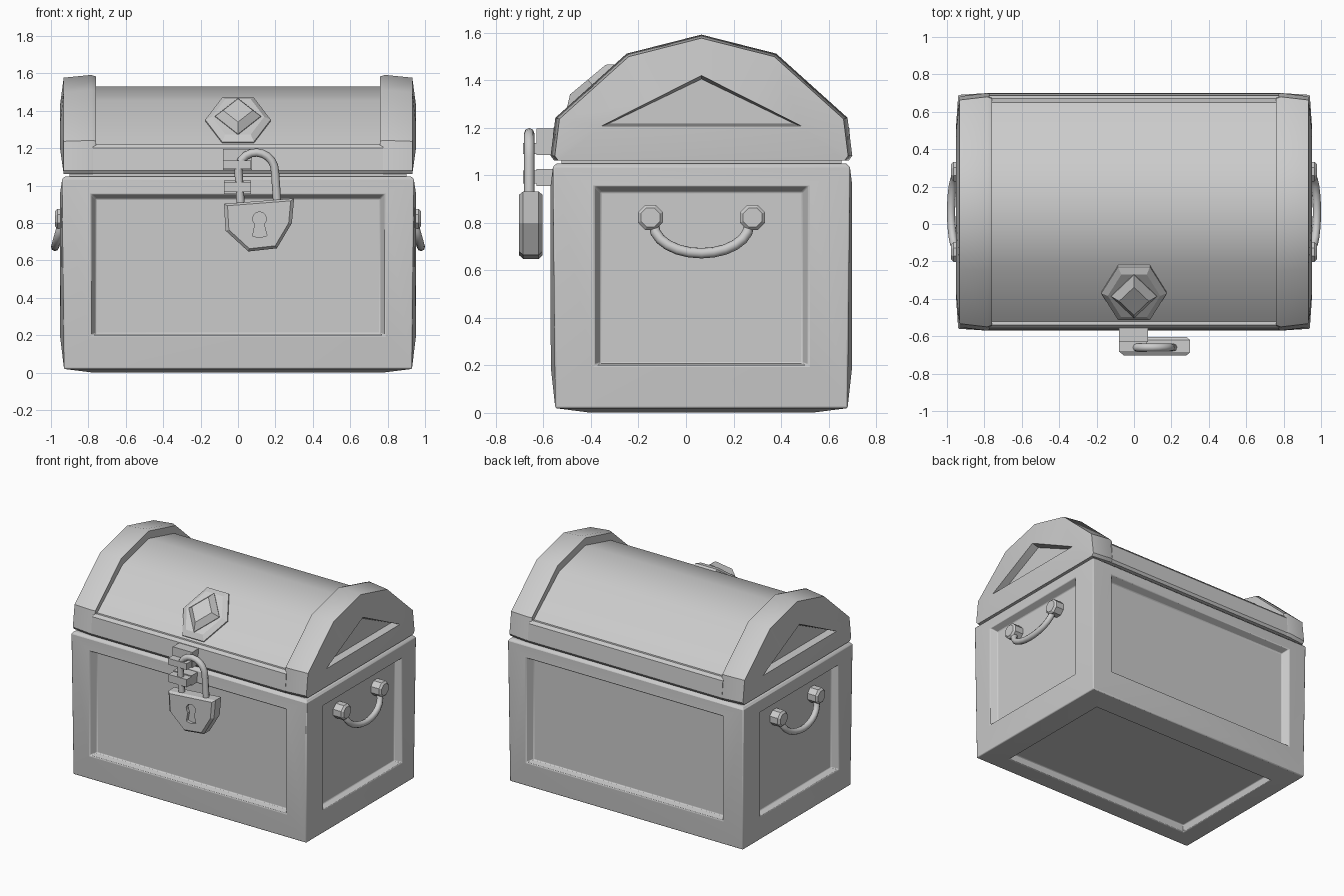
import bpy, bmesh
from math import sin, cos, pi, radians
from mathutils import Vector

if "Cube" in bpy.data.objects:
    bpy.data.objects.remove(bpy.data.objects["Cube"])

CY = 0.065  # middle of the chest box in y


def loft(bm, rings, cap_start=False, cap_end=True):
    vs = [[bm.verts.new(p) for p in r] for r in rings]
    n = len(rings[0])
    for a, b in zip(vs, vs[1:]):
        for i in range(n):
            j = (i + 1) % n
            bm.faces.new((a[i], a[j], b[j], b[i]))
    if cap_start:
        bm.faces.new(vs[0][::-1])
    if cap_end:
        bm.faces.new(vs[-1])


def smooth(ob, angle=33):
    bpy.ops.object.select_all(action='DESELECT')
    ob.select_set(True)
    bpy.context.view_layer.objects.active = ob
    bpy.ops.object.shade_smooth_by_angle(angle=radians(angle))


def finish(name, bm, bevel=0.0, angle=33):
    bmesh.ops.remove_doubles(bm, verts=bm.verts, dist=1e-4)
    bmesh.ops.recalc_face_normals(bm, faces=bm.faces)
    me = bpy.data.meshes.new(name)
    bm.to_mesh(me)
    bm.free()
    ob = bpy.data.objects.new(name, me)
    bpy.context.collection.objects.link(ob)
    smooth(ob, angle)
    if bevel:
        m = ob.modifiers.new("edge", 'BEVEL')
        m.width, m.segments, m.angle_limit = bevel, 2, radians(35)
    return ob


def solid(name, rings, bevel=0.0, angle=33):
    bm = bmesh.new()
    loft(bm, rings, True, True)
    return finish(name, bm, bevel, angle)


def rect(fn, a, b, c, d):
    return [fn(a, c), fn(b, c), fn(b, d), fn(a, d)]


def box(name, x0, x1, y0, y1, z0, z1, bevel=0.0):
    return solid(name, [rect(lambda x, y: (x, y, z), x0, x1, y0, y1) for z in (z0, z1)], bevel)


def tube(name, pts, r):
    cu = bpy.data.curves.new(name, 'CURVE')
    cu.dimensions = '3D'
    cu.bevel_depth, cu.bevel_resolution, cu.use_fill_caps = r, 2, True
    sp = cu.splines.new('POLY')
    sp.points.add(len(pts) - 1)
    for p, co in zip(sp.points, pts):
        p.co = (*co, 1)
    ob = bpy.data.objects.new(name, cu)
    bpy.context.collection.objects.link(ob)
    bpy.ops.object.select_all(action='DESELECT')
    ob.select_set(True)
    bpy.context.view_layer.objects.active = ob
    bpy.ops.object.convert(target='MESH')
    smooth(bpy.context.object, 50)


# Chest body: five slightly domed frames with sunken panels
bm = bmesh.new()
B = rect(lambda x, y: (x, y, 0.02), -0.93, 0.93, -0.55, 0.68)
T = rect(lambda x, y: (x, y, 1.035), -0.94, 0.94, -0.56, 0.69)
top = rect(lambda x, y: (x, y, 1.05), -0.925, 0.925, -0.545, 0.675)
loft(bm, [T, top])
D = 0.05
wide = ((-0.785, 0.785, 0.2, 0.955), (-0.76, 0.76, 0.208, 0.93))
deep = ((-0.385, 0.515, 0.2, 0.955), (-0.36, 0.49, 0.208, 0.93))
base = ((-0.77, 0.77, -0.395, 0.525), (-0.76, 0.76, -0.385, 0.515))
sides = [((0, 1), wide, lambda d: lambda u, v: (u, -0.57 + d, v)),
         ((3, 2), wide, lambda d: lambda u, v: (u, 0.70 - d, v)),
         ((1, 2), deep, lambda d: lambda u, v: (0.952 - d, u, v)),
         ((0, 3), deep, lambda d: lambda u, v: (d - 0.952, u, v))]
for (i, j), (rim, floor), plane in sides:
    loft(bm, [[B[i], B[j], T[j], T[i]], rect(plane(0), *rim), rect(plane(D), *floor)])
loft(bm, [B, rect(lambda x, y: (x, y, 0), *base[0]), rect(lambda x, y: (x, y, D), *base[1])])
finish("chest_body", bm, 0.006)

# Filler that closes the seam under the lid
box("seam_filler", -0.9, 0.9, -0.525, 0.655, 1.0, 1.1)

# Lid end ribs with a triangular recess on the outside
half = [(-0.62, 1.06), (-0.635, 1.08), (-0.615, 1.24), (-0.315, 1.51)]
arch = half + [(0, 1.59)] + [(-y, z) for y, z in half[::-1]]


def arch_ring(x, s=1.0):
    return [(x, CY + y * s, 1.062 + (z - 1.06) * s) for y, z in arch]


def tri_ring(x, w, z0, z1):
    k = [(-w, z0)] * 3 + [(-w / 2, (z0 + z1) / 2), (0, z1)]
    k += [(-y, z) for y, z in k[:4][::-1]]
    return [(x, CY + y, z) for y, z in k]


for s, side in ((1, "right"), (-1, "left")):
    bm = bmesh.new()
    loft(bm, [arch_ring(s * 0.76, 0.985), arch_ring(s * 0.785), arch_ring(s * 0.932, 0.972),
              tri_ring(s * 0.953, 0.42, 1.208, 1.42), tri_ring(s * 0.90, 0.395, 1.215, 1.405)],
         True, True)
    finish("lid_rib_" + side, bm)

# Lid barrel with the lower lip between the ribs
half = [(-0.62, 1.062), (-0.632, 1.08), (-0.622, 1.2), (-0.605, 1.22), (-0.585, 1.218), (-0.295, 1.455)]
barrel = half + [(0, 1.53)] + [(-y, z) for y, z in half[::-1]]
solid("lid_barrel", [[(x, CY + y, z) for y, z in barrel] for x in (-0.775, 0.775)])

# Gem emblem on the sloping front of the lid
up, out = Vector((0, 0.77, 0.64)), Vector((0, -0.64, 0.77))
mid = Vector((0, -0.365, 1.345))


def on_slope(shape, s, h):
    return [mid + Vector((x * s, 0, 0)) + up * (y * s) + out * h for x, y in shape]


hexa = [(0.175, 0), (0.085, 0.185), (-0.085, 0.185), (-0.175, 0), (-0.085, -0.185), (0.085, -0.185)]
gem = [(0.122, 0), (0, 0.15), (-0.122, 0), (0, -0.15)]
solid("emblem_plate", [on_slope(hexa, 1, -0.02), on_slope(hexa, 1, 0.01), on_slope(hexa, 0.8, 0.03)], angle=15)
solid("emblem_gem", [on_slope(gem, 1, 0.02), on_slope(gem, 1, 0.035), on_slope(gem, 0.65, 0.075)], angle=15)

# Hasps: a back plate and a ring around the shackle
box("upper_hasp_plate", -0.08, 0.075, -0.63, -0.54, 1.085, 1.197)
box("upper_hasp_ring", -0.08, 0.07, -0.685, -0.62, 1.09, 1.135)
box("lower_hasp_plate", -0.075, 0.07, -0.63, -0.54, 0.955, 1.027)
box("lower_hasp_ring", -0.075, 0.07, -0.685, -0.62, 0.965, 1.02)

# Padlock body, hanging at a slight tilt
outline = [(-0.075, 0.903), (0.30, 0.932), (0.288, 0.80), (0.208, 0.665), (0.055, 0.648), (-0.067, 0.76)]


def lock_ring(y, s):
    return [(0.115 + (x - 0.115) * s, y, 0.8 + (z - 0.8) * s) for x, z in outline]


lock = solid("padlock", [lock_ring(-0.605, 0.9), lock_ring(-0.62, 1), lock_ring(-0.685, 1), lock_ring(-0.702, 0.9)],
             angle=15)

# Keyhole cut into the padlock front
arc = [radians(-50 + 280 * i / 10) for i in range(11)]
hole = [(0.115 + 0.037 * cos(a), 0.823 + 0.037 * sin(a)) for a in arc] + [(0.078, 0.73), (0.115, 0.722), (0.155, 0.733)]
cutter = solid("keyhole_cutter", [[(x, y, z) for x, z in hole] for y in (-0.68, -0.75)])
cutter.hide_render = True
m = lock.modifiers.new("keyhole", 'BOOLEAN')
m.operation, m.object, m.solver = 'DIFFERENCE', cutter, 'EXACT'
bpy.context.view_layer.objects.active = lock
bpy.ops.object.modifier_apply(modifier="keyhole")
bpy.data.objects.remove(cutter)

# Padlock shackle
bow = [(0.1 - 0.098 * cos(pi * i / 10), -0.66, 1.085 + 0.097 * sin(pi * i / 10) - 0.001 * i) for i in range(11)]
tube("padlock_shackle", [(0.015, -0.66, 0.89)] + bow + [(0.21, -0.66, 0.9)], 0.022)

# Side handles: octagonal knobs and a swinging bail
for s, side in ((1, "right"), (-1, "left")):
    for y0, end in ((-0.15, "front"), (0.28, "back")):
        def octo(x, r):
            return [(s * x, y0 + r * cos(pi * (k + 0.5) / 4), 0.823 + r * sin(pi * (k + 0.5) / 4)) for k in range(8)]
        solid(f"{side}_knob_{end}", [octo(0.89, 0.057), octo(0.965, 0.057), octo(0.978, 0.043)], angle=20)
    bail = []
    for i in range(13):
        a = pi * i / 12
        bail.append((s * (0.945 + 0.033 * sin(a)), CY - 0.2 * cos(a), 0.79 - 0.118 * sin(a)))
    tube(f"{side}_handle", bail, 0.022)
